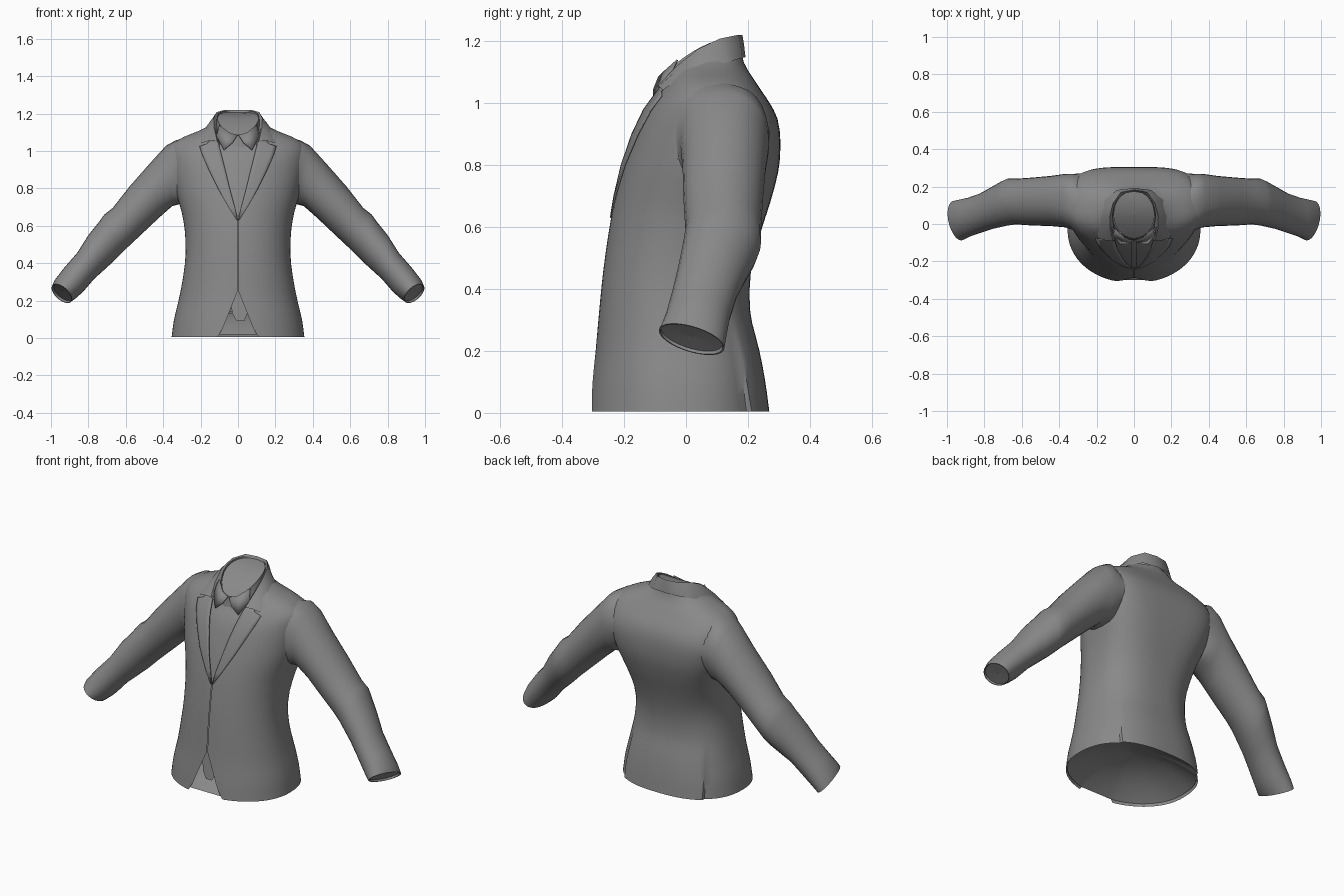
import bpy, bmesh, math
from mathutils import Vector

if "Cube" in bpy.data.objects:
    bpy.data.objects.remove(bpy.data.objects["Cube"])

cloth = bpy.data.materials.new("grey cloth")
cloth.diffuse_color = (0.25, 0.25, 0.25, 1)
cloth.use_nodes = True
cloth.node_tree.nodes["Principled BSDF"].inputs["Base Color"].default_value = cloth.diffuse_color


def sample(table, z):
    """Smooth (Hermite) interpolation of rows (z, a, b, ...)."""
    z = min(max(z, table[0][0]), table[-1][0])
    i = 0
    while i < len(table) - 2 and z > table[i + 1][0]:
        i += 1
    p, q = table[i], table[i + 1]
    r, s = table[max(i - 1, 0)], table[min(i + 2, len(table) - 1)]
    h = q[0] - p[0]
    u = (z - p[0]) / h
    out = []
    for k in range(1, len(p)):
        m0 = (q[k] - r[k]) / (q[0] - r[0]) * h
        m1 = (s[k] - p[k]) / (s[0] - p[0]) * h
        out.append((2*u**3 - 3*u*u + 1) * p[k] + (u**3 - 2*u*u + u) * m0
                   + (3*u*u - 2*u**3) * q[k] + (u**3 - u*u) * m1)
    return out


def linear(table, z):
    for p, q in zip(table, table[1:]):
        if z <= q[0]:
            u = max(0, (z - p[0]) / (q[0] - p[0]))
            return [a + (b - a) * u for a, b in zip(p[1:], q[1:])]
    return list(table[-1][1:])


def sheet(name, rows, ref, closed=False, thick=0, angle=50, drop=None):
    """Skin a grid of points, with normals facing away from ref."""
    bm = bmesh.new()
    g = [[bm.verts.new(p) for p in r] for r in rows]
    n = len(rows[0])
    for a, b in zip(g, g[1:]):
        for j in range(n if closed else n - 1):
            k = (j + 1) % n
            bm.faces.new((a[j], a[k], b[k], b[j]))
    bm.normal_update()
    ref = Vector(ref)
    if sum(f.normal.dot(f.calc_center_median() - ref) * f.calc_area() for f in bm.faces) < 0:
        bmesh.ops.reverse_faces(bm, faces=bm.faces[:])
    if drop:
        bmesh.ops.delete(bm, geom=[f for f in bm.faces if drop(f.calc_center_median())],
                         context='FACES')
    me = bpy.data.meshes.new(name)
    bm.to_mesh(me)
    bm.free()
    me.materials.append(cloth)
    ob = bpy.data.objects.new(name, me)
    bpy.context.collection.objects.link(ob)
    if thick:
        m = ob.modifiers.new("thickness", 'SOLIDIFY')
        m.thickness = thick
    bpy.ops.object.select_all(action='DESELECT')
    ob.select_set(True)
    bpy.context.view_layer.objects.active = ob
    bpy.ops.object.shade_smooth_by_angle(angle=math.radians(angle))


# Torso outline: height, half width, front y, back y
BODY = [(0.005, .355, -.315, .254), (.1, .342, -.305, .246), (.2, .318, -.292, .232),
        (.33, .293, -.28, .207), (.45, .28, -.268, .209), (.58, .285, -.25, .24),
        (.68, .303, -.232, .272), (.78, .332, -.208, .298), (.87, .35, -.18, .305),
        (.95, .36, -.15, .295), (1.0, .362, -.12, .27), (1.04, .345, -.09, .243),
        (1.075, .29, -.068, .22), (1.105, .215, -.05, .2), (1.13, .165, -.035, .187),
        (1.15, .138, -.02, .182)]
# Half gap between the two front edges
GAP = [(0, .115), (.02, .1), (.06, .078), (.15, .042), (.25, .002), (.65, .002),
       (.75, .032), (.85, .058), (.95, .082), (1.05, .106), (1.15, .125)]
# Squareness of the back
BACK = [(0, 2.5), (.5, 2.5), (.78, 3.4), (.9, 3.8), (1.0, 3.2), (1.1, 2.4), (1.15, 2.2)]
NF = 2.1


def surface_y(x, z, back=False):
    w, f, b = sample(BODY, z)
    n, s = (linear(BACK, z)[0], 1) if back else (NF, -1)
    return (f + b) / 2 + s * (b - f) / 2 * max(0, 1 - min(1, abs(x) / w) ** n) ** (1 / n)


# Jacket body, open along the front; the back panel overlaps at two side vents
zs = [.005, .02, .06, .1, .15, .2, .25, .29, .33, .39, .45, .52, .58, .63, .65, .68, .73, .78,
      .82, .87, .91, .95, .98, 1.0, 1.02, 1.04, 1.06, 1.075, 1.09, 1.105, 1.13, 1.15]
rows = []
for z in zs:
    w, f, b = sample(BODY, z)
    c, h = (f + b) / 2, (b - f) / 2
    nb = linear(BACK, z)[0]
    a0 = math.asin((linear(GAP, z)[0] / w) ** (NF / 2))
    row = []
    for i in range(81):
        j = {29: 29.8, 51: 50.2}.get(i, i)             # tight columns at the vents
        t = a0 + (2 * math.pi - 2 * a0) * j / 80
        s, k = math.sin(t), math.cos(t)
        e = 2 / (NF if k > 0 else nb)
        y = c - math.copysign(h * abs(k) ** e, k)
        if 30 <= i <= 50:
            y += .015 * max(0, 1 - z / .3)
        row.append((math.copysign(w * abs(s) ** e, s), y, z))
    rows.append(row)
sheet("jacket_body", rows, (0, 0, .5), angle=35,
      drop=lambda p: abs(p.x) > .31 and .8 < p.z < 1.0 and -.01 < p.y < .2)

# Closed underside, domed up inside the hem
hem = rows[1]
rows = [[(x * k, -.02 + (y + .02) * k, .015 + .13 * (1 - k * k)) for x, y, z in hem]
        for k in (.985, .9, .75, .55, .3, .01)]
sheet("lining_underside", rows, (0, 0, 1), closed=True)

# Sleeves: top x, top z, bottom x, bottom z, centre y, half depth
ARM = [(.285, 1.07, .285, .73, .1, .1), (.335, 1.056, .315, .715, .118, .15),
       (.385, 1.028, .352, .705, .125, .143), (.47, .935, .42, .645, .123, .134),
       (.58, .81, .51, .56, .12, .128), (.67, .695, .59, .485, .12, .122),
       (.715, .66, .635, .44, .117, .125), (.74, .625, .665, .41, .108, .122),
       (.80, .55, .72, .36, .085, .112), (.86, .455, .77, .315, .06, .105),
       (.93, .375, .83, .245, .038, .104), (.98, .31, .87, .21, .024, .106),
       (.993, .28, .892, .195, .018, .106)]
SQUARE = [.5, .65, .8]          # squarer rings where the sleeve joins the body
for side, sx in (("left", 1), ("right", -1)):
    rings = []
    for r, (tx, tz, bx, bz, cy, hy) in enumerate(ARM):
        ring = []
        tilt = .028 * max(0, r - len(ARM) + 3) / 2     # slanted cuff
        for i in range(28):
            t = 2 * math.pi * i / 28
            u, s = math.cos(t) / 2, math.sin(t)
            e = math.copysign(abs(s) ** (SQUARE[r] if r < 3 else 1), s)
            x = (tx + bx) / 2 + (tx - bx) * u + tilt * s * .7
            z = (tz + bz) / 2 + (tz - bz) * u - tilt * s
            y = cy + hy * e
            if r == 0:                                 # seam lies on the body
                y = cy + (surface_y(x, z, s > 0) - cy) * abs(e)
            ring.append(Vector((sx * x, y, z)))
        rings.append(ring)
    # shallow closed cuff
    mid = sum(rings[-1], Vector()) / 28
    for k, depth in ((.95, 0), (.93, .012), (.02, .015)):
        rings.append([mid + (p - mid) * k + Vector((-sx * .65, 0, .75)) * depth
                      for p in rings[len(ARM) - 1]])
    sheet(side + "_sleeve", rings, (sx * .64, .1, .62), closed=True)

# Lapels: height, inner x, outer x, with a notch near the top
LAPEL = [(.63, .002, .006), (.7, .017, .05), (.8, .044, .108), (.9, .068, .157), (.98, .088, .192),
         (1.025, .099, .206), (1.04, .103, .165), (1.06, .108, .15)]
for side, sx in (("left", 1), ("right", -1)):
    rows = []
    for z, a, b in LAPEL:
        lift = .004 + .006 * min(1, (z - .63) / .15)
        xs = [a + (b - a) * i / 5 for i in range(6)]
        rows.append([(sx * x, surface_y(x, z) - lift, z) for x in xs])
    sheet(side + "_lapel", rows, (0, .1, .8), thick=.006, angle=40)

# Folded jacket collar: lower edge and top fold of one half
LOW = [(0, .192, 1.148), (.09, .182, 1.146), (.155, .13, 1.13), (.187, .04, 1.103),
       (.196, -.03, 1.072), (.195, -.075, 1.042)]
TOP = [(0, .182, 1.22), (.07, .17, 1.22), (.113, .11, 1.208), (.13, .04, 1.175),
       (.127, -.03, 1.12), (.112, -.092, 1.055)]


def both(path):
    return [(-x, y, z) for x, y, z in path[:0:-1]] + path


mid = [((a[0] + b[0]) / 2, (a[1] + b[1]) / 2 - (0 if a[1] > .1 else .004),
        (a[2] + b[2]) / 2 + .006) for a, b in zip(LOW, TOP)]
inner = [(x * .86, .05 + (y - .05) * .9, z - .025) for x, y, z in TOP]
sheet("jacket_collar", [both(LOW), both(mid), both(TOP), both(inner)], (0, .05, 1.1), angle=60)

# Shirt front behind the opening, with a short tail
SHIRT = [(.09, .02), (.13, .04), (.25, .05), (.6, .06), (.8, .1), (1.07, .135)]
rows = []
for i in range(25):
    z = .09 + (1.07 - .09) * i / 24
    w = linear(SHIRT, z)[0]
    off = .02 * max(0, 1 - z / .25)
    rows.append([(off + w * j / 5, surface_y(w * j / 5, z) + .018, z) for j in range(-5, 6)])
sheet("shirt_front", rows, (0, .1, .6))

# Shirt button strip
rows = [[(x, surface_y(0, z) + .012, z) for x in (-.014, .014)]
        for z in [.62 + .03 * i for i in range(15)]]
sheet("shirt_placket", rows, (0, .1, .8))


# Shirt collar band, high at the back and dipping at the front
def rim_z(y):
    return 1.214 - .13 * ((.18 - y) / .26) ** 2


low, high = [], []
for i in range(32):
    t = 2 * math.pi * i / 32
    x, y = math.sin(t), .05 + .13 * math.cos(t)
    low.append((.125 * x, y - .01 * (1 - math.cos(t)) / 2, 1.12 - .1 * ((.18 - y) / .26) ** 2))
    high.append((.112 * x, y, rim_z(y)))
sheet("shirt_collar_band", [low, high], (0, .05, 1.12), closed=True)

# Closed neck opening just under the rim
rows = []
for k in (.98, .75, .5, .25, .01):
    rows.append([(x * k, .05 + (y - .05) * k, rim_z(.05 + (y - .05) * k) - .008)
                 for x, y, z in high])
sheet("neck_opening", rows, (0, .05, .5), closed=True)

# Shirt collar points
for side, sx in (("left", 1), ("right", -1)):
    a = [(.004, -.09, 1.085), (.05, -.075, 1.1), (.1, -.03, 1.14)]
    b = [(.03, -.106, 1.045), (.076, -.106, 1.005), (.115, -.06, 1.08)]
    sheet(side + "_collar_point", [[(sx * x, y, z) for x, y, z in r] for r in (a, b)],
          (0, .1, 1.05), thick=.005, angle=30)
